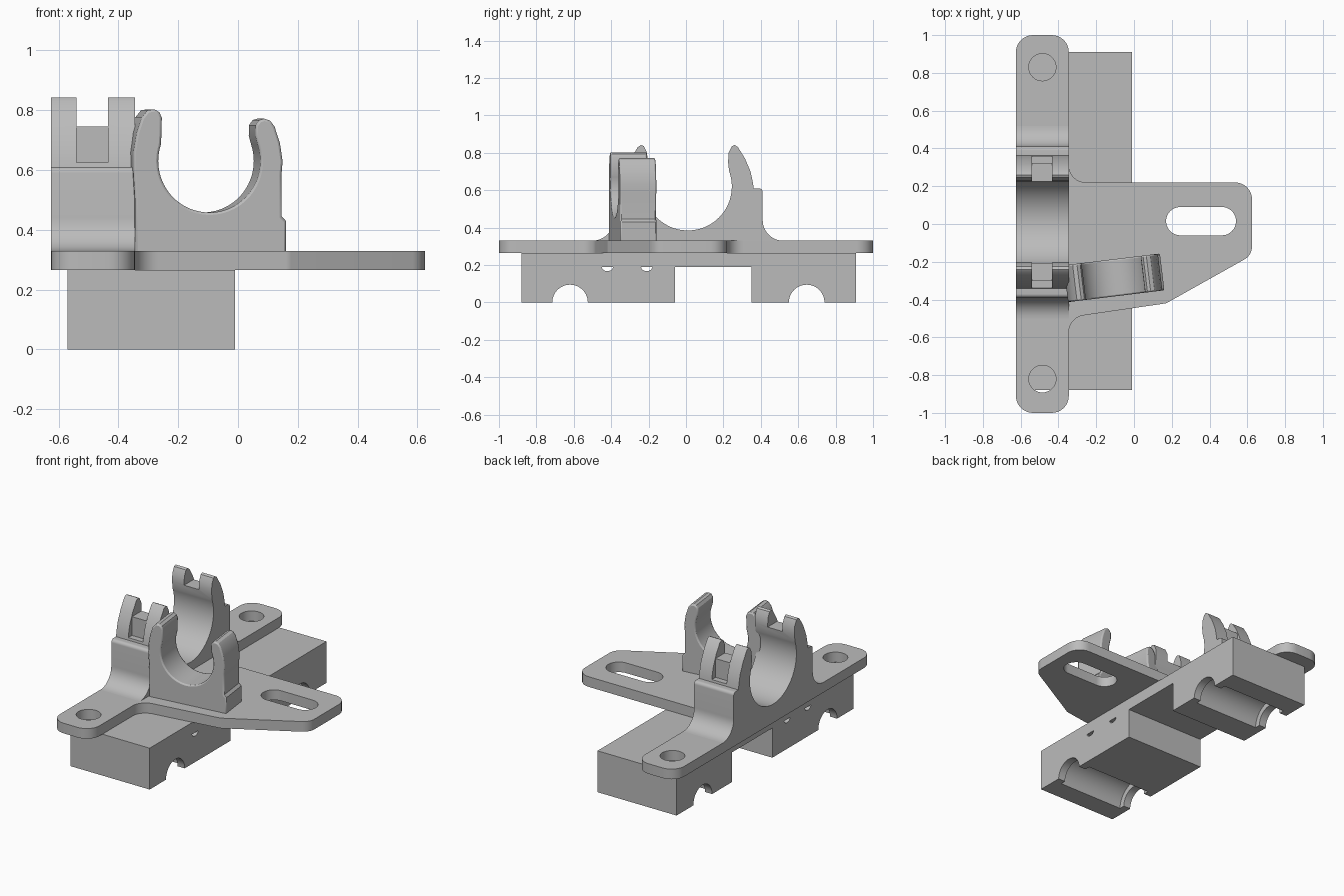
import bpy, bmesh
from math import sin, cos, pi, radians
from mathutils import Vector

cube = bpy.data.objects.get("Cube")
if cube:
    bpy.data.objects.remove(cube, do_unlink=True)

grey = bpy.data.materials.new("plain grey")
grey.use_nodes = True
grey.diffuse_color = (0.5, 0.5, 0.5, 1)
grey.node_tree.nodes["Principled BSDF"].inputs["Base Color"].default_value = (0.5, 0.5, 0.5, 1)

AXES = {"X": lambda u, v, w: (w, u, v),
        "Y": lambda u, v, w: (u, w, v),
        "Z": lambda u, v, w: (u, v, w)}


def arc(cx, cy, r, a0, a1, n=24, squash=1.0):
    angles = [radians(a0 + (a1 - a0) * i / n) for i in range(n + 1)]
    return [(cx + r * cos(a), cy + r * squash * sin(a)) for a in angles]


def circle(cx, cy, r, n=48):
    return arc(cx, cy, r, 0, 360, n)[:-1]


def rect(u0, v0, u1, v1):
    return [(u0, v0), (u1, v0), (u1, v1), (u0, v1)]


def rounded(corners, n=8):
    """Outline from (u, v, radius) corners with each corner filleted."""
    out = []
    for i, (u, v, r) in enumerate(corners):
        p = Vector((u, v))
        a = (Vector(corners[i - 1][:2]) - p).normalized()
        b = (Vector(corners[(i + 1) % len(corners)][:2]) - p).normalized()
        if r == 0:
            out.append((u, v))
            continue
        half = a.angle(b) / 2
        centre = p + (a + b).normalized() * (r / sin(half))
        reach = r * cos(half) / sin(half)
        start, end = p + a * reach - centre, p + b * reach - centre
        sweep = pi - 2 * half
        for k in range(n + 1):
            t = k / n
            q = centre + (start * sin((1 - t) * sweep) + end * sin(t * sweep)) / sin(sweep)
            out.append((q.x, q.y))
    return out


def prism(name, outline, axis, lo, hi):
    """Extrude a closed outline along an axis."""
    bm = bmesh.new()
    face = bm.faces.new([bm.verts.new(AXES[axis](u, v, lo)) for u, v in outline])
    grown = bmesh.ops.extrude_face_region(bm, geom=[face])["geom"]
    shift = Vector(AXES[axis](0, 0, hi - lo))
    bmesh.ops.translate(bm, vec=shift, verts=[g for g in grown if isinstance(g, bmesh.types.BMVert)])
    bmesh.ops.recalc_face_normals(bm, faces=bm.faces)
    mesh = bpy.data.meshes.new(name)
    bm.to_mesh(mesh)
    bm.free()
    mesh.materials.append(grey)
    ob = bpy.data.objects.new(name, mesh)
    bpy.context.collection.objects.link(ob)
    return ob


def activate(ob):
    bpy.ops.object.select_all(action="DESELECT")
    ob.select_set(True)
    bpy.context.view_layer.objects.active = ob


def cut(ob, *prism_args):
    tool = prism("cutter", *prism_args)
    tool.hide_render = True
    mod = ob.modifiers.new("cut", "BOOLEAN")
    mod.operation, mod.solver, mod.object = "DIFFERENCE", "EXACT", tool
    activate(ob)
    bpy.ops.object.modifier_apply(modifier=mod.name)
    bpy.data.objects.remove(tool, do_unlink=True)


def smooth(ob):
    activate(ob)
    bpy.ops.object.shade_smooth_by_angle(angle=radians(30))


# Bearing block with underside gap, bearing pockets and tie holes
block = prism("bearing_block", rect(-0.88, 0, 0.91, 0.265), "X", -0.57, -0.01)
cut(block, rect(-0.06, -0.1, 0.35, 0.19), "X", -1, 1)
for y in (-0.62, 0.645):
    cut(block, circle(y, 0, 0.095), "X", -1, 1)
    cut(block, circle(y, 0, 0.13), "X", -0.52, -0.06)
for y in (-0.42, -0.21):
    cut(block, arc(y, 0.19, 0.03, 180, 360, 12, 0.75), "X", -1, 1)
smooth(block)

# Mounting plate: long flange with a tapered arm
plate = prism("mounting_plate", rounded([
    (-0.625, -1, 0.09), (-0.345, -1, 0.09), (-0.345, -0.495, 0.09),
    (0.17, -0.42, 0.05), (0.625, -0.165, 0.08), (0.625, 0.22, 0.09),
    (-0.345, 0.22, 0.09), (-0.345, 1, 0.09), (-0.625, 1, 0.09)]), "Z", 0.265, 0.33)
for y in (-0.82, 0.83):
    cut(plate, circle(-0.485, y, 0.072), "Z", 0.2, 0.4)
cut(plate, arc(0.465, 0.015, 0.075, -90, 90) + arc(0.245, 0.015, 0.075, 90, 270), "Z", 0.2, 0.4)
smooth(plate)

# Large saddle clip, mirrored about its centre line
MID = 0.01
half = [(0.51, 0.3)] + arc(0.51, 0.44, 0.11, 270, 180, 12)
half += arc(0.38, 0.59, 0.02, 0, 90, 6)
half += [(0.352, 0.61), (0.348, 0.64), (0.335, 0.7), (0.305, 0.77), (0.268, 0.83),
         (0.25, 0.842), (0.235, 0.835), (0.218, 0.8), (0.215, 0.75)]
half += arc(0, 0.62, 0.235, 20, -90, 32)
outline = [(MID + u, v) for u, v in half] + [(MID - u, v) for u, v in half[-2::-1]]
saddle = prism("large_clip", outline, "X", -0.625, -0.345)
# Tie channel across both jaws
cut(saddle, rect(-1, 0.745, 1, 1), "X", -0.54, -0.435)
for side in (-1, 1):
    u0, u1 = sorted((MID + side * 0.312, MID + side * 0.6))
    cut(saddle, rect(u0, 0.625, u1, 1), "X", -0.54, -0.435)
smooth(saddle)

# Small clip, turned slightly about the vertical
outline = [(-0.25, 0.3), (0.258, 0.3), (0.258, 0.43), (0.243, 0.445), (0.243, 0.58),
           (0.247, 0.63), (0.238, 0.69), (0.22, 0.745), (0.205, 0.765), (0.185, 0.772),
           (0.168, 0.767), (0.156, 0.75), (0.155, 0.715)]
outline += arc(0, 0.63, 0.172, 18, -198, 48)
outline += [(-0.161, 0.72), (-0.16, 0.775), (-0.168, 0.793), (-0.185, 0.803), (-0.208, 0.8),
            (-0.228, 0.775), (-0.245, 0.725), (-0.256, 0.66), (-0.256, 0.6), (-0.25, 0.5)]
clip = prism("small_clip", outline, "Y", -0.098, 0.098)
clip.location = (-0.107, -0.285, 0)
clip.rotation_euler.z = radians(7)
bevel = clip.modifiers.new("edge_round", "BEVEL")
bevel.width, bevel.segments, bevel.limit_method = 0.008, 2, "ANGLE"
bevel.angle_limit = radians(50)
smooth(clip)
